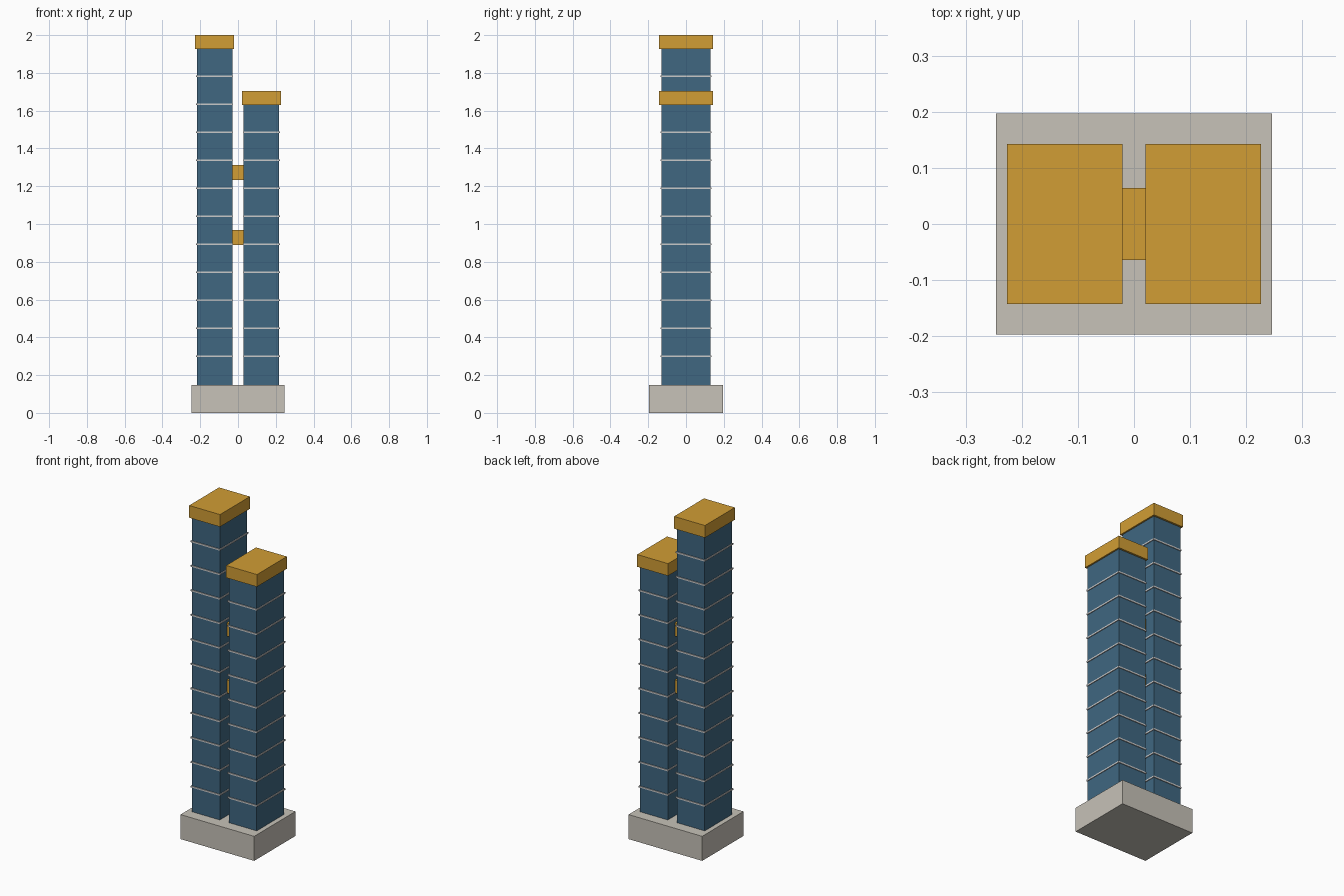
import bpy

if "Cube" in bpy.data.objects:
    bpy.data.objects.remove(bpy.data.objects["Cube"])

FLOOR = 2 / 13.5          # storey height
TOWER_X = 0.1235          # tower centre distance from the middle


def material(name, rgb):
    m = bpy.data.materials.new(name)
    m.diffuse_color = (*rgb, 1)
    m.use_nodes = True
    m.node_tree.nodes["Principled BSDF"].inputs["Base Color"].default_value = m.diffuse_color
    return m


stone = material("stone", (0.57, 0.54, 0.48))
glass = material("blue_glass", (0.05, 0.135, 0.22))
gold = material("gold", (0.64, 0.34, 0.035))
trim = material("trim", (0.62, 0.62, 0.62))


def box(name, x, size, z0, mat):
    """Box centred on (x, 0) standing on z0."""
    bpy.ops.mesh.primitive_cube_add(size=1, location=(x, 0, z0 + size[2] / 2))
    ob = bpy.context.object
    ob.name = name
    ob.scale = size
    bpy.ops.object.transform_apply(location=False, rotation=False, scale=True)
    ob.data.materials.append(mat)
    return ob


# Podium
box("podium", 0, (0.492, 0.394, FLOOR), 0, stone)

# Two towers with floor bands and overhanging roof caps
for side, x, floors in (("left", -TOWER_X, 12), ("right", TOWER_X, 10)):
    top = FLOOR * (floors + 1)
    box(f"{side}_tower", x, (0.187, 0.262, FLOOR * floors), FLOOR, glass)
    bands = box(f"{side}_floor_bands", x, (0.196, 0.271, 0.009), 2 * FLOOR - 0.0005, trim)
    arr = bands.modifiers.new("repeat", "ARRAY")
    arr.count = floors - 1
    arr.use_relative_offset = False
    arr.use_constant_offset = True
    arr.constant_offset_displace = (0, 0, FLOOR)
    box(f"{side}_roof_cap", x, (0.206, 0.285, FLOOR / 2), top, gold)

# Sky bridges between the towers
for name, z in (("lower_bridge", 0.889), ("upper_bridge", 1.234)):
    box(name, 0, (0.07, 0.128, 0.079), z, gold)
